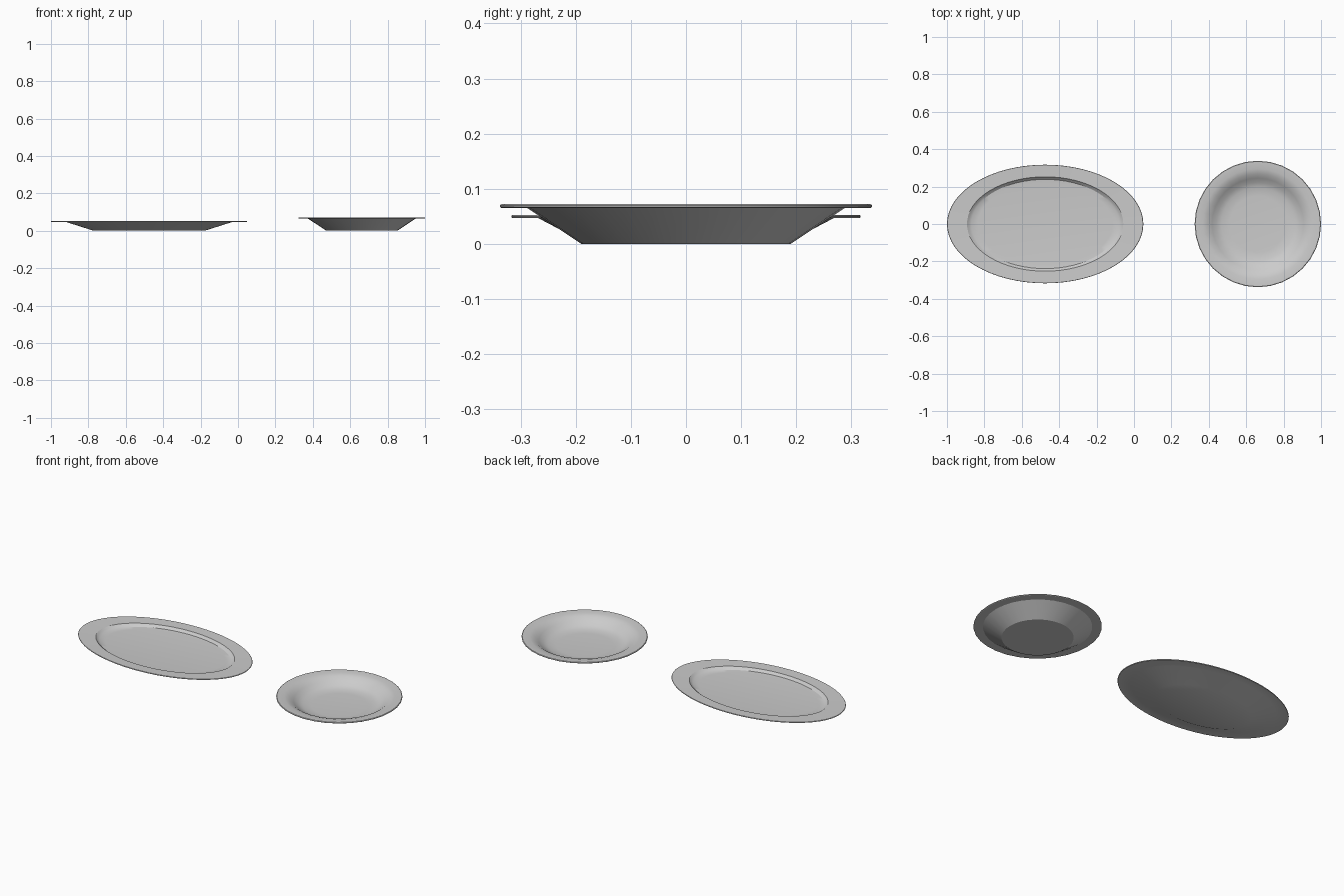
import bpy, bmesh, math

if "Cube" in bpy.data.objects:
    bpy.data.objects.remove(bpy.data.objects["Cube"])

def dish(name, centre_x, profile, y_scale, segments):
    """Lathe a (radius, height) profile into a closed dish, squashed along y."""
    bm = bmesh.new()
    rings = []
    for r, z in profile:
        ring = []
        for i in range(segments):
            a = 2 * math.pi * i / segments
            ring.append(bm.verts.new((r * math.cos(a), r * math.sin(a) * y_scale, z)))
        rings.append(ring)
    for low, high in zip(rings, rings[1:]):
        for i in range(segments):
            j = (i + 1) % segments
            bm.faces.new((low[i], low[j], high[j], high[i]))
    # foot and floor caps
    bm.faces.new(list(reversed(rings[0])))
    bm.faces.new(rings[-1])
    bmesh.ops.recalc_face_normals(bm, faces=bm.faces[:])
    mesh = bpy.data.meshes.new(name)
    bm.to_mesh(mesh)
    bm.free()
    obj = bpy.data.objects.new(name, mesh)
    obj.location.x = centre_x
    bpy.context.collection.objects.link(obj)
    bpy.ops.object.select_all(action='DESELECT')
    obj.select_set(True)
    bpy.context.view_layer.objects.active = obj
    bpy.ops.object.shade_smooth_by_angle(angle=math.radians(30))
    return obj

# oval platter: foot, sloping underside, thin wide rim, shallow recess
dish("oval_platter", -0.475, [
    (0.297, 0.0), (0.445, 0.047), (0.523, 0.047), (0.525, 0.0495),
    (0.523, 0.052), (0.418, 0.050), (0.408, 0.043), (0.395, 0.036),
    (0.36, 0.034)], 0.604, 64)

# round plate: foot, sloping underside, rounded rim, curved bowl
dish("round_plate", 0.662, [
    (0.190, 0.0), (0.288, 0.065), (0.335, 0.065), (0.338, 0.067),
    (0.338, 0.070), (0.335, 0.072), (0.295, 0.071), (0.268, 0.063),
    (0.245, 0.047), (0.222, 0.031), (0.195, 0.021), (0.15, 0.018)], 1.0, 32)
